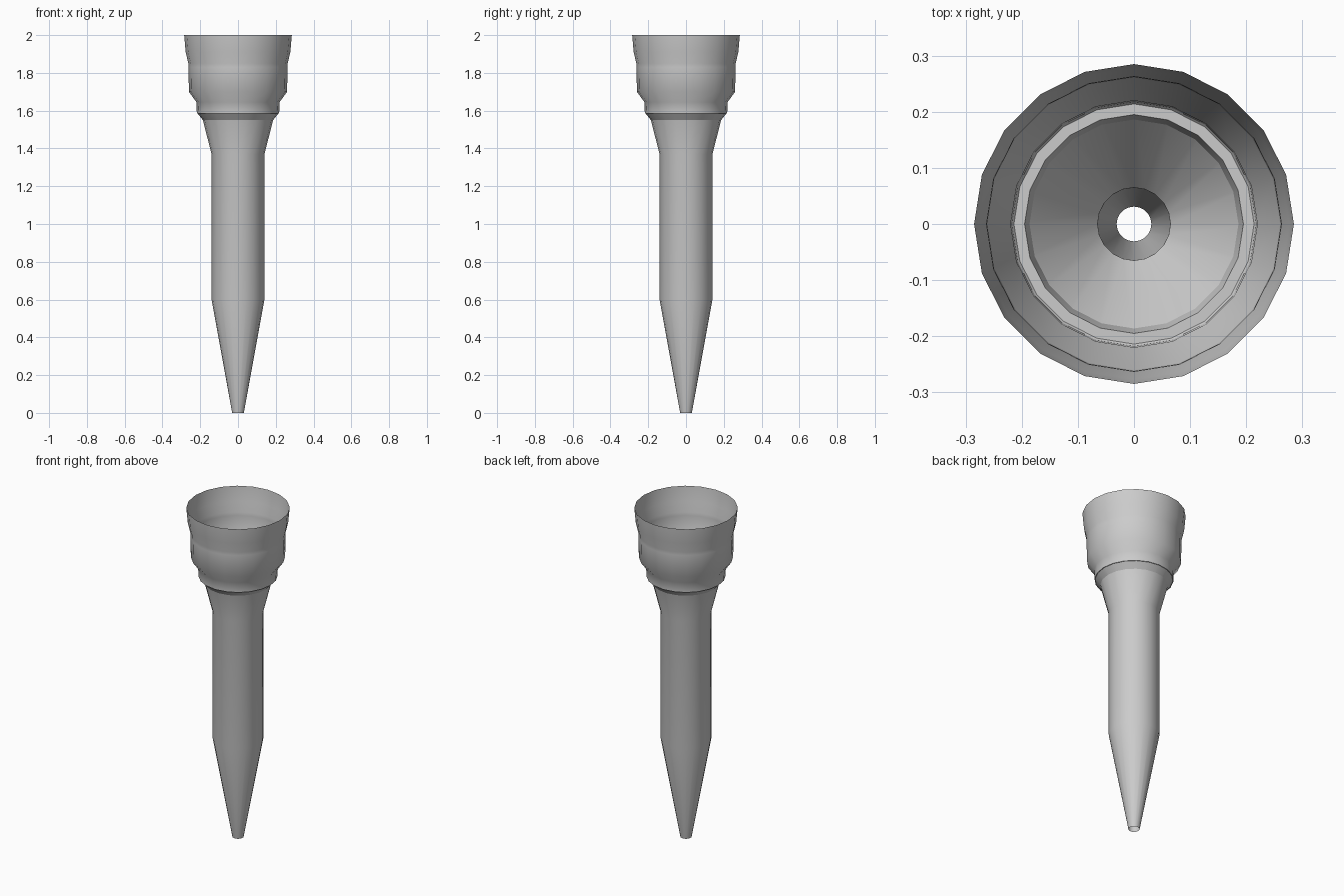
import bpy, bmesh, math

if "Cube" in bpy.data.objects:
    bpy.data.objects.remove(bpy.data.objects["Cube"])

SIDES = 20


def lathe(name, profile):
    """Revolve (radius, height) points around z into a smooth-shaded shell."""
    bm = bmesh.new()
    rings = []
    for r, z in profile:
        rings.append([bm.verts.new((r * math.cos(math.tau * i / SIDES),
                                    r * math.sin(math.tau * i / SIDES), z))
                      for i in range(SIDES)])
    for a, b in zip(rings, rings[1:]):
        for i in range(SIDES):
            j = (i + 1) % SIDES
            bm.faces.new((a[i], a[j], b[j], b[i]))
    mesh = bpy.data.meshes.new(name)
    bm.to_mesh(mesh)
    bm.free()
    obj = bpy.data.objects.new(name, mesh)
    bpy.context.collection.objects.link(obj)
    bpy.ops.object.select_all(action='DESELECT')
    obj.select_set(True)
    bpy.context.view_layer.objects.active = obj
    bpy.ops.object.shade_smooth_by_angle(angle=math.radians(50))
    return obj


# Tapered outer tube, from the open tip to the flare under the cup
lathe("outer_tube", [(0.031, 0), (0.14, 0.6), (0.14, 1.37), (0.195, 1.585)])

# Thin stepped cup with its narrow ledge around the tube
lathe("cup", [(0.195, 1.585), (0.218, 1.585), (0.22, 1.645), (0.26, 1.70),
              (0.262, 1.83), (0.263, 1.85), (0.277, 1.91), (0.285, 2.0)])

# Sloping cup floor leading into the bore
lathe("funnel_floor", [(0.065, 1.40), (0.218, 1.59)])

# Central bore narrowing to the tip
lathe("bore", [(0.031, 0), (0.065, 1.40)])
